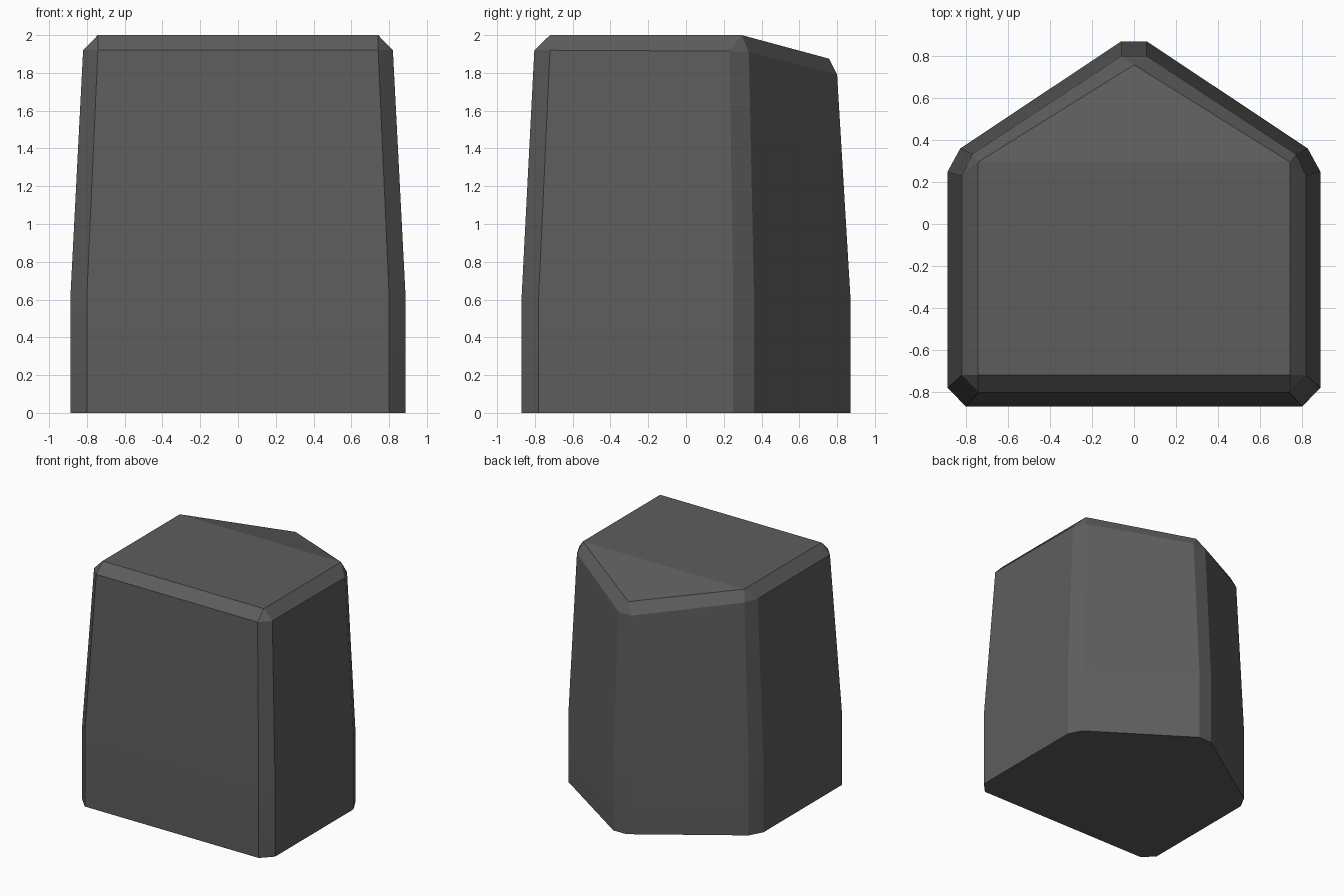
import bpy
import bmesh
import math

cube = bpy.data.objects.get("Cube")
if cube:
    bpy.data.objects.remove(cube, do_unlink=True)

# Dark grey material
grey = bpy.data.materials.new("dark grey")
grey.use_nodes = True
colour = (0.11, 0.11, 0.11, 1)
grey.diffuse_color = colour
grey.node_tree.nodes["Principled BSDF"].inputs["Base Color"].default_value = colour

# Half outlines from front to back: base, shoulder and top (chamfer corners collapse)
base = [(0.80, -0.87), (0.887, -0.78), (0.887, 0.25), (0.827, 0.36), (0.06, 0.87)]
shoulder = [(0.742, -0.803, 1.92), (0.82, -0.72, 1.92), (0.82, 0.23, 1.915),
            (0.77, 0.333, 1.91), (0.06, 0.80, 1.79)]
front_corner, side_corner, apex = (0.742, -0.72, 2), (0.742, 0.295, 2), (0, 0.758, 1.875)
top = [front_corner, front_corner, side_corner, side_corner, apex]
levels = [[(x, y, 0) for x, y in base], [(x, y, 0.62) for x, y in base], shoulder, top]


def add_ring(bm, half):
    mirrored = [(-x, y, z) for x, y, z in reversed(half)]
    return [bm.verts.new(p) for p in half + mirrored]


# Tapered body: loft the rings, cap the base, fold the roof at the back
bm = bmesh.new()
rings = [add_ring(bm, half) for half in levels]
for low, high in zip(rings, rings[1:]):
    n = len(low)
    for i in range(n):
        j = (i + 1) % n
        bm.faces.new((low[i], low[j], high[j], high[i]))
bm.faces.new(list(reversed(rings[0])))
roof = rings[-1]
bm.faces.new((roof[0], roof[2], roof[-3], roof[-1]))
bm.faces.new((roof[2], roof[4], roof[-3]))
bmesh.ops.remove_doubles(bm, verts=bm.verts[:], dist=0.0001)
bmesh.ops.recalc_face_normals(bm, faces=bm.faces[:])

mesh = bpy.data.meshes.new("tapered_block")
bm.to_mesh(mesh)
bm.free()
mesh.materials.append(grey)
block = bpy.data.objects.new("tapered_block", mesh)
bpy.context.collection.objects.link(block)

# Keep every chamfer crisp and blend only the slight bend of the walls
bpy.ops.object.select_all(action='DESELECT')
block.select_set(True)
bpy.context.view_layer.objects.active = block
bpy.ops.object.shade_smooth_by_angle(angle=math.radians(10))
